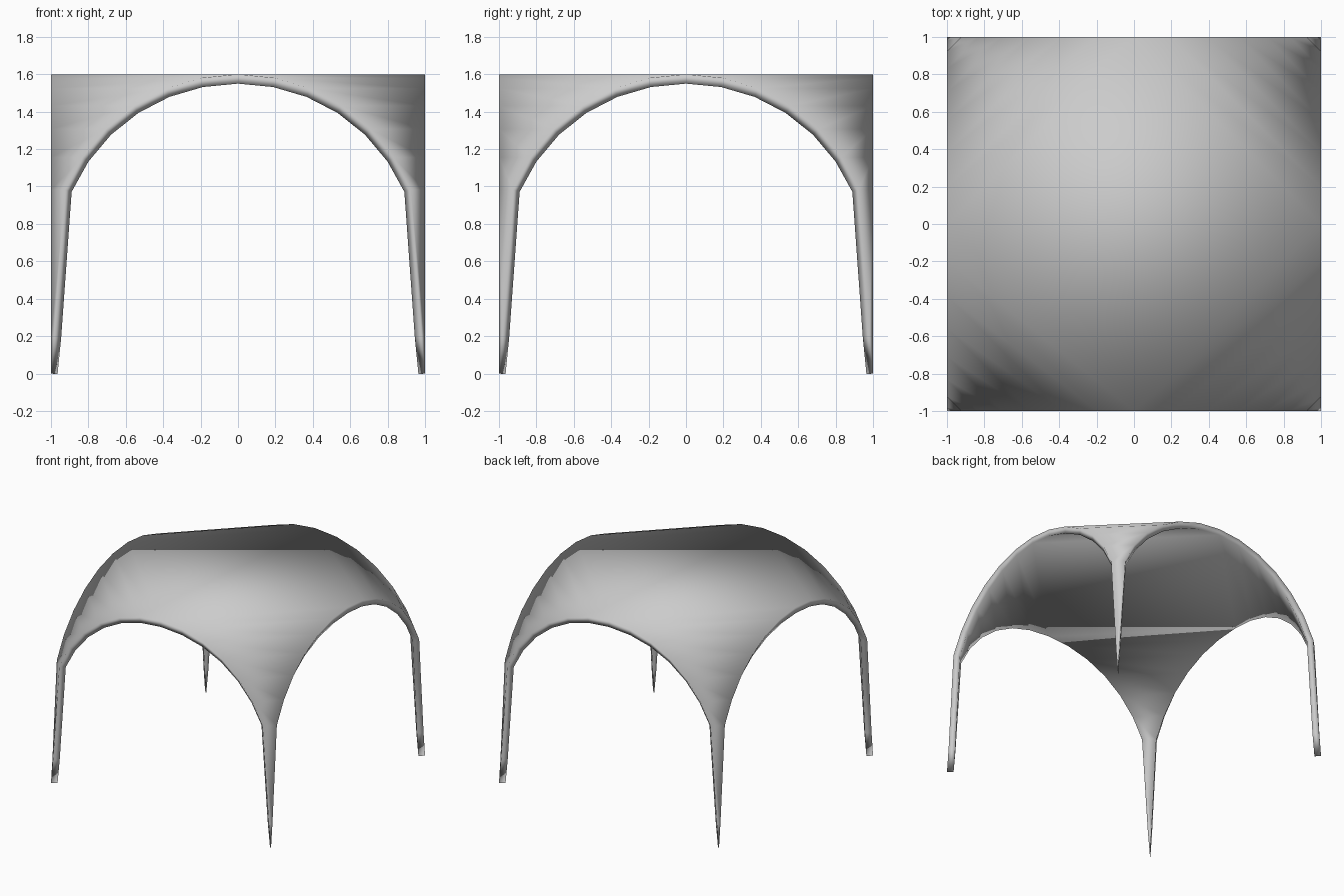
import bpy, bmesh, math

if "Cube" in bpy.data.objects:
    bpy.data.objects.remove(bpy.data.objects["Cube"])

STEPS = 8          # segments in each quarter arch
LIFT = 0.6         # vault raised above the lower leg points
THICK = 0.05

# quarter-circle profile: distance from arch centre, height
profile = []
for k in range(STEPS + 1):
    a = math.radians(90 * k / STEPS)
    profile.append((math.sin(a), math.cos(a) + (LIFT if k < 7 else 0)))

bm = bmesh.new()

# four corner panels: straight chords joining neighbouring arches, tapering to a leg
for sx, sy in ((1, 1), (-1, 1), (-1, -1), (1, -1)):
    rows = [(bm.verts.new((sx * a, sy, z)), bm.verts.new((sx, sy * a, z)))
            for a, z in profile[:-1]]
    foot = bm.verts.new((sx, sy, 0))
    for (p, q), (r, s) in zip(rows, rows[1:]):
        bm.faces.new((p, q, s, r))
    bm.faces.new((rows[-1][0], rows[-1][1], foot))

bmesh.ops.remove_doubles(bm, verts=bm.verts[:], dist=1e-4)

# flat crown between the four arch peaks
crown = [min(bm.verts, key=lambda v: (v.co.x - x) ** 2 + (v.co.y - y) ** 2 + (v.co.z - 1.6) ** 2)
         for x, y in ((1, 0), (0, 1), (-1, 0), (0, -1))]
bm.faces.new(crown)

# consistent normals, pointing up
bmesh.ops.recalc_face_normals(bm, faces=bm.faces[:])
bm.normal_update()
if max(bm.faces, key=lambda f: abs(f.normal.z)).normal.z < 0:
    bmesh.ops.reverse_faces(bm, faces=bm.faces[:])

mesh = bpy.data.meshes.new("canopy_shell")
bm.to_mesh(mesh)
bm.free()
for f in mesh.polygons:
    f.use_smooth = True
canopy = bpy.data.objects.new("canopy_shell", mesh)
bpy.context.collection.objects.link(canopy)

# shell thickness, growing inward
solid = canopy.modifiers.new("thickness", 'SOLIDIFY')
solid.thickness = THICK
solid.offset = -1
